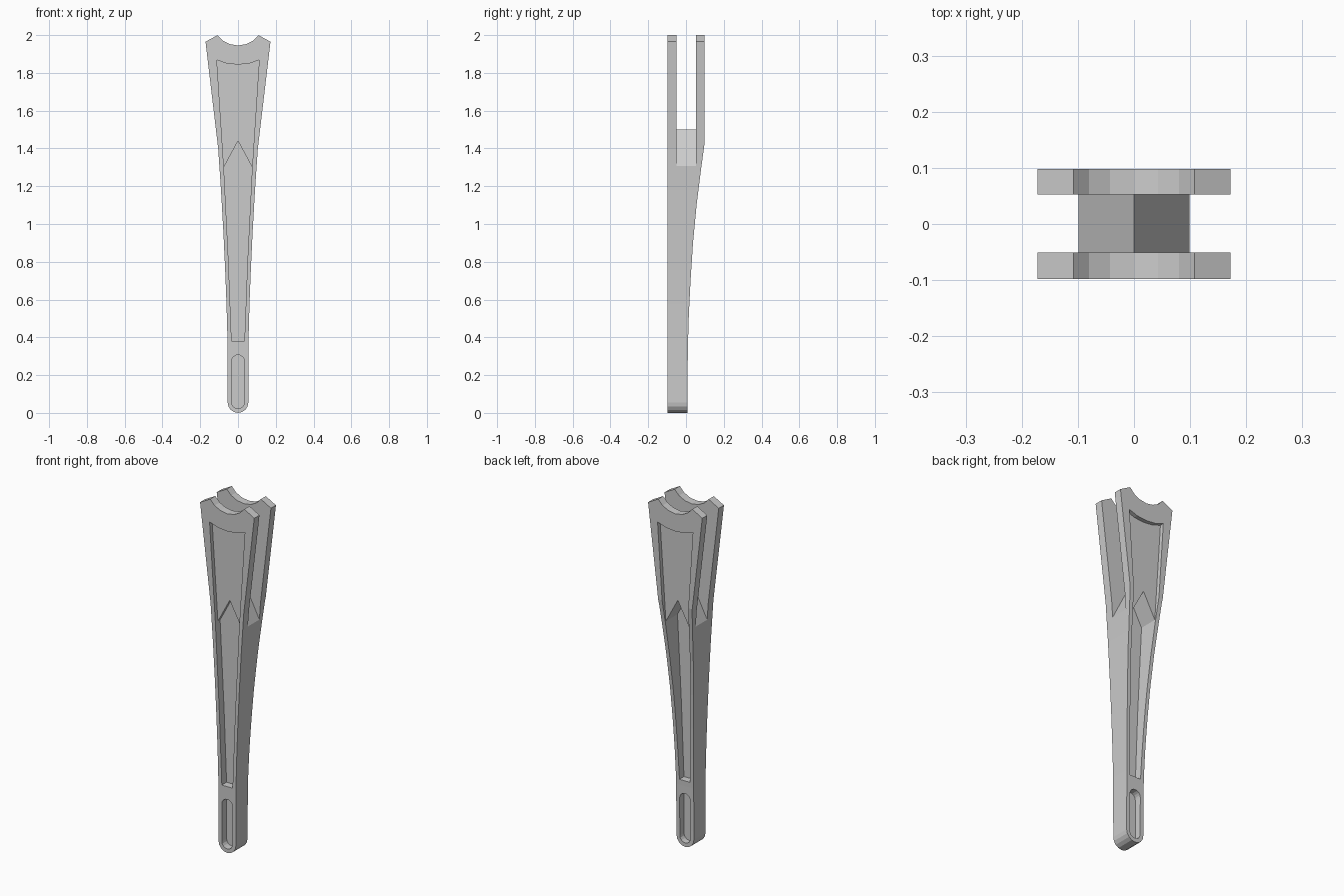
import bpy, bmesh, math

if "Cube" in bpy.data.objects:
    bpy.data.objects.remove(bpy.data.objects["Cube"])

def prism(name, pts, lo, hi, axis='y'):
    """Extrude a 2D profile: (x, z) along y, or (y, z) along x."""
    bm = bmesh.new()
    place = (lambda p, d: (p[0], d, p[1])) if axis == 'y' else (lambda p, d: (d, p[0], p[1]))
    a = [bm.verts.new(place(p, lo)) for p in pts]
    b = [bm.verts.new(place(p, hi)) for p in pts]
    bm.faces.new(a)
    bm.faces.new(b[::-1])
    n = len(pts)
    for i in range(n):
        bm.faces.new((a[i], b[i], b[(i + 1) % n], a[(i + 1) % n]))
    bmesh.ops.recalc_face_normals(bm, faces=bm.faces[:])
    me = bpy.data.meshes.new(name)
    bm.to_mesh(me)
    bm.free()
    ob = bpy.data.objects.new(name, me)
    bpy.context.collection.objects.link(ob)
    return ob

def mirrored(half):
    """Complete a right-hand half profile running bottom to top."""
    return half + [(-x, z) for x, z in reversed(half) if x > 1e-6]

def cut(target, cutter):
    cutter.hide_render = True
    m = target.modifiers.new("cut", 'BOOLEAN')
    m.operation, m.solver, m.object = 'DIFFERENCE', 'EXACT', cutter
    bpy.context.view_layer.objects.active = target
    bpy.ops.object.modifier_apply(modifier=m.name)
    bpy.data.objects.remove(cutter, do_unlink=True)

def arc(r, cz, a0, a1, n):
    return [(r * math.cos(math.radians(a0 + (a1 - a0) * i / n)),
             cz + r * math.sin(math.radians(a0 + (a1 - a0) * i / n))) for i in range(n + 1)]

# Flared rod outline with rounded foot and concave forked top
half = arc(.055, .055, -90, 0, 4)
half += [(.056, .4), (.061, .58), (.068, .76), (.0775, .96), (.09, 1.18), (.105, 1.4),
         (.172, 1.965), (.108, 2.0), (.08, 1.971), (.043, 1.952), (0, 1.945)]
rod = prism("forked_rod", mirrored(half), -.098, .098)

# Tapering back face
back = [(.0075, -.1), (.0075, .1), (.01, .35), (.015, .52), (.024, .7), (.037, .9),
        (.056, 1.1), (.081, 1.3), (.102, 1.455), (.3, 1.455), (.3, -.1)]
cut(rod, prism("back_cutter", back, -.4, .4, 'x'))

# Fork gap with a roof-shaped floor
cut(rod, prism("gap_cutter", [(-.2, 1.108), (0, 1.5), (.2, 1.108), (.2, 2.2), (-.2, 2.2)],
               -.051, .053))

# Stepped pockets and foot recess on both faces
upper = mirrored([(0, 1.44), (.075, 1.3), (.112, 1.868), (.06, 1.85), (0, 1.844)])
lower = mirrored([(.034, .38), (.05, .8), (.075, 1.3), (0, 1.44)])
foot = mirrored(arc(.034, .057, -90, 0, 4) + arc(.034, .273, 0, 90, 4))
for y_upper, y_deep, y_out in ((-.075, -.055, -.3), (.075, -.03, .3)):
    for name, pts, y in (("upper", upper, y_upper), ("lower", lower, y_deep), ("foot", foot, y_deep)):
        cut(rod, prism(name + "_cutter", pts, min(y, y_out), max(y, y_out)))
